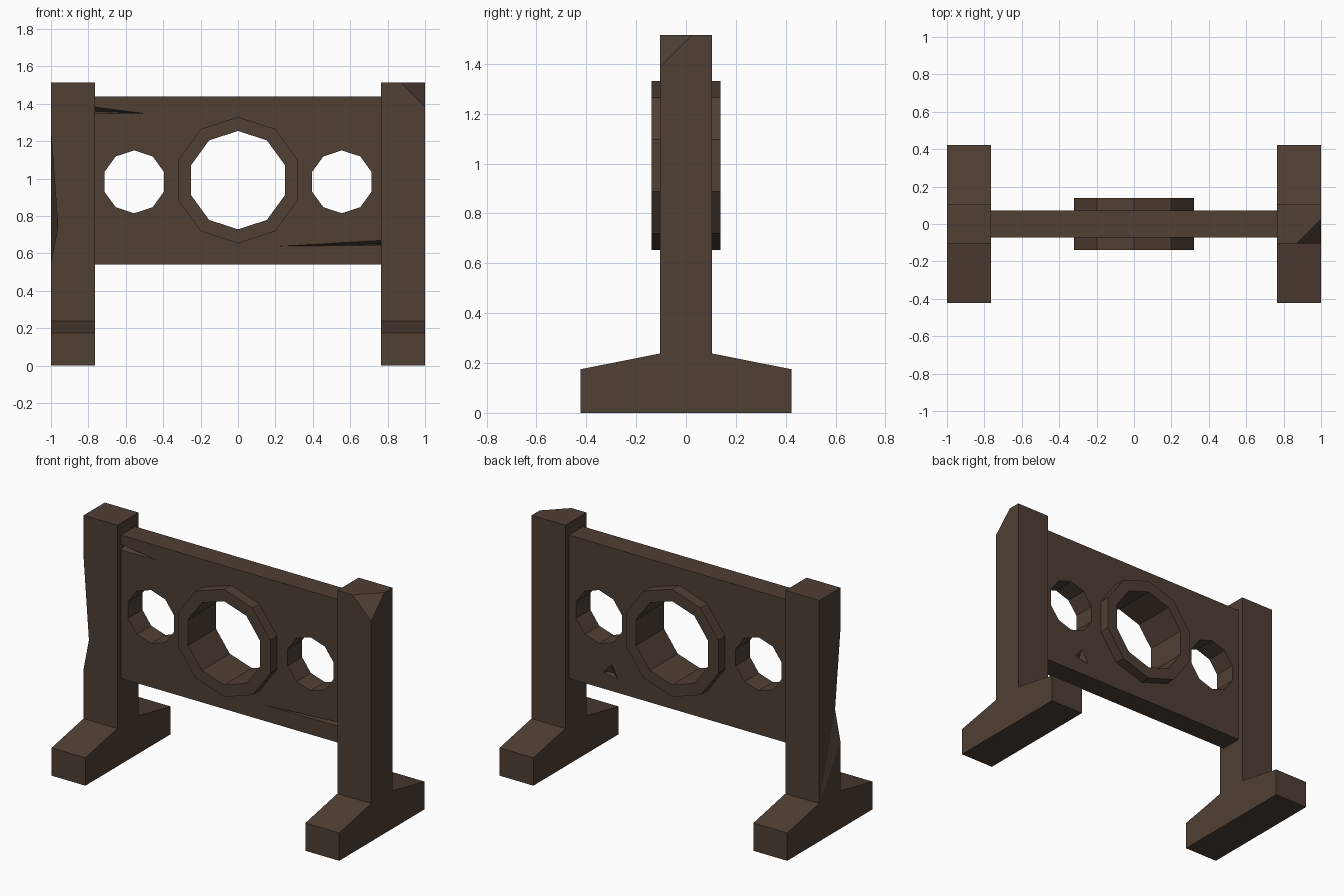
import bpy, bmesh, math
from mathutils import Vector

if "Cube" in bpy.data.objects:
    bpy.data.objects.remove(bpy.data.objects["Cube"])

wood = bpy.data.materials.new("dark_wood")
wood.diffuse_color = (0.078, 0.050, 0.035, 1)
wood.use_nodes = True
wood.node_tree.nodes["Principled BSDF"].inputs["Base Color"].default_value = wood.diffuse_color


def finish(name, bm):
    bmesh.ops.recalc_face_normals(bm, faces=bm.faces[:])
    me = bpy.data.meshes.new(name)
    bm.to_mesh(me)
    bm.free()
    me.materials.append(wood)
    ob = bpy.data.objects.new(name, me)
    bpy.context.collection.objects.link(ob)
    return ob


def prism(bm, pts, axis, a, b):
    """Extrude a 2D profile along x (yz profile) or y (xz profile)."""
    def put(p, t):
        return (t, p[0], p[1]) if axis == 'X' else (p[0], t, p[1])
    face = bm.faces.new([bm.verts.new(put(p, a)) for p in pts])
    ext = bmesh.ops.extrude_face_region(bm, geom=[face])
    new = [v for v in ext['geom'] if isinstance(v, bmesh.types.BMVert)]
    shift = Vector((b - a, 0, 0) if axis == 'X' else (0, b - a, 0))
    bmesh.ops.translate(bm, verts=new, vec=shift)


def decagon(cx, cz, r):
    return [(cx + r * math.sin(i * math.pi / 5), cz + r * math.cos(i * math.pi / 5))
            for i in range(10)]


def hull(bm, pts):
    bmesh.ops.convex_hull(bm, input=[bm.verts.new(p) for p in pts])


# Posts with sloped feet: one profile, extruded across the post width
right_side = [(-.423, 0), (.423, 0), (.423, .175), (.105, .238), (.105, 1.515), (-.105, 1.515)]
left_side = [(-.105, .238), (-.423, .175)]
worn = [(-.105, 1.25), (-.105, .74), (-.105, .55)]

# Left post, front outer edge worn inwards
bm = bmesh.new()
prism(bm, right_side + worn + left_side, 'X', -1, -.765)
for v in bm.verts:
    if v.co.x < -.99 and abs(v.co.z - .74) < 1e-4:
        v.co.x = -.963
bmesh.ops.triangulate(bm, faces=bm.faces[:])
finish("left_post", bm)

# Right post, front outer top corner broken off
bm = bmesh.new()
prism(bm, right_side + left_side, 'X', .765, 1)
bmesh.ops.recalc_face_normals(bm, faces=bm.faces[:])
cut = bmesh.ops.bisect_plane(bm, geom=bm.verts[:] + bm.edges[:] + bm.faces[:],
                             plane_co=(.87, -.105, 1.515), plane_no=(1, -1, 1),
                             clear_outer=True)
bmesh.ops.holes_fill(bm, edges=[e for e in bm.edges if e.is_boundary])
finish("right_post", bm)

# Board between the posts
bm = bmesh.new()
prism(bm, [(-.78, .54), (.78, .54), (.78, 1.44), (-.78, 1.44)], 'Y', -.071, .071)
board = finish("board", bm)

# Cutters: neck and wrist holes, two front cracks, a chip on the back
bm = bmesh.new()
for cx, cz, r in ((0, .992, .30), (-.555, .983, .168), (.555, .983, .168)):
    prism(bm, decagon(cx, cz, r), 'Y', -.3, .3)
hull(bm, [(-.80, -.072, 1.388), (-.80, -.072, 1.347), (-.50, -.072, 1.349), (-.80, -.03, 1.362)])
hull(bm, [(.80, -.072, .672), (.80, -.072, .645), (.205, -.072, .638), (.80, -.035, .652)])
hull(bm, [(.53, .072, .645), (.47, .072, .715), (.42, .072, .625), (.475, .045, .645)])
cutter = finish("board_cutter", bm)
cutter.hide_render = True
mod = board.modifiers.new("holes", 'BOOLEAN')
mod.operation = 'DIFFERENCE'
mod.solver = 'EXACT'
mod.object = cutter
bpy.context.view_layer.objects.active = board
bpy.ops.object.modifier_apply(modifier=mod.name)
bpy.data.objects.remove(cutter)

# Raised ten-sided collar lining the neck hole
bm = bmesh.new()
loops = [[bm.verts.new((x, y, z)) for x, z in decagon(0, .992, r)]
         for r, y in ((.338, -.138), (.338, .138), (.263, .138), (.263, -.138))]
for k in range(4):
    a, b = loops[k], loops[(k + 1) % 4]
    for i in range(10):
        j = (i + 1) % 10
        bm.faces.new((a[i], a[j], b[j], b[i]))
finish("neck_collar", bm)
